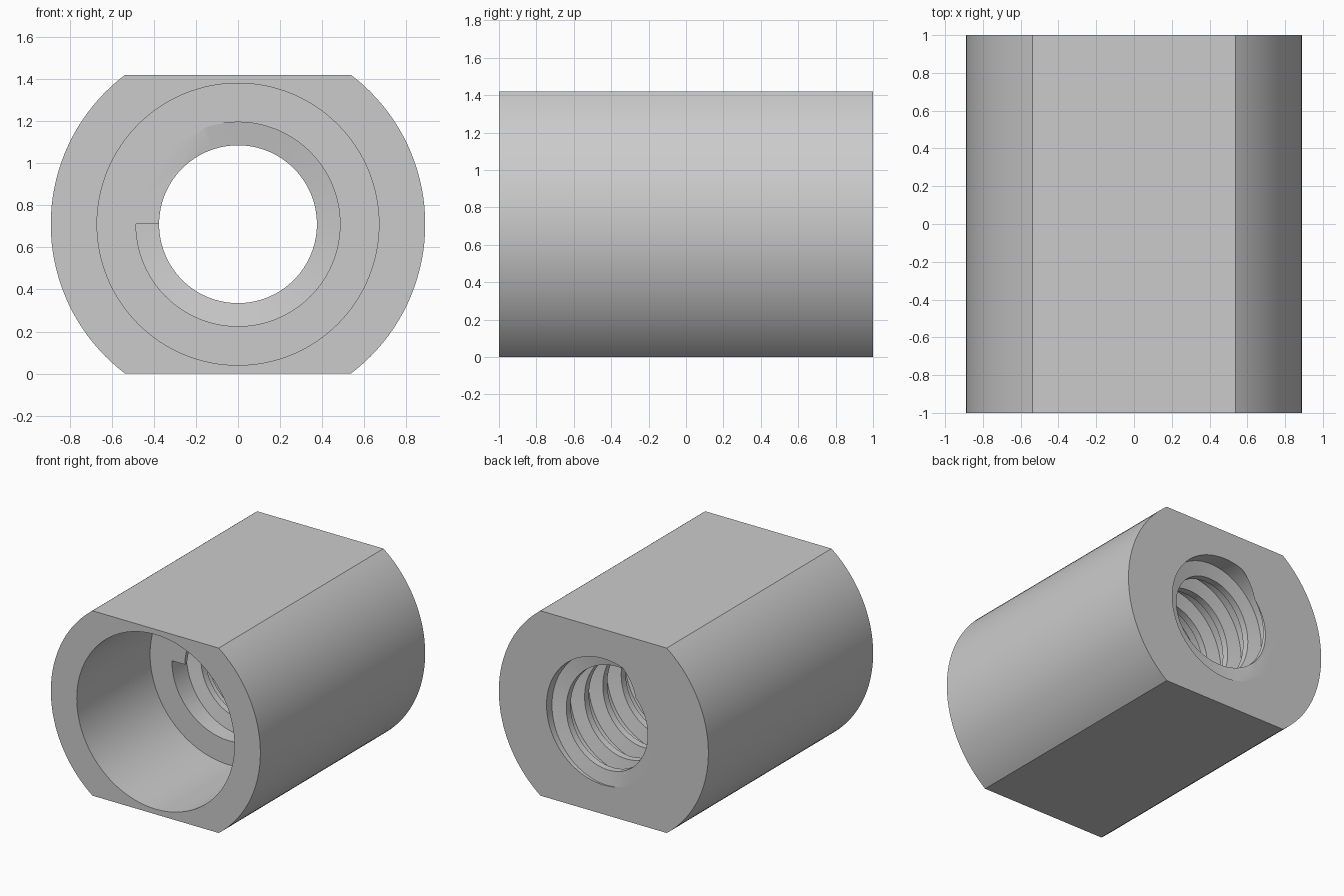
import bpy, bmesh, math
from mathutils import Vector

if "Cube" in bpy.data.objects:
    bpy.data.objects.remove(bpy.data.objects["Cube"])

SEGMENTS = 128
HALF_HEIGHT = 0.71        # half the distance across the flats
SHOULDER = -0.11          # y where the wide bore meets the threaded hole
MAJOR, MINOR = 0.485, 0.375
TURNS = 5
PITCH = (1 - SHOULDER) / TURNS

grey = bpy.data.materials.new("light_grey")
grey.use_nodes = True
grey.diffuse_color = (0.6, 0.6, 0.6, 1)
grey.node_tree.nodes["Principled BSDF"].inputs["Base Color"].default_value = (0.6, 0.6, 0.6, 1)


def polar(r, y, angle):
    return Vector((r * math.cos(angle), y, HALF_HEIGHT + r * math.sin(angle)))


def bridge(bm, a, b):
    """Join two closed sections with quads."""
    n = len(a)
    for i in range(n):
        j = (i + 1) % n
        bm.faces.new((a[i], a[j], b[j], b[i]))


def clip(bm, point, normal):
    """Cut away everything on the normal side and cap the opening."""
    geom = bm.verts[:] + bm.edges[:] + bm.faces[:]
    bmesh.ops.bisect_plane(bm, geom=geom, dist=1e-5, plane_co=point,
                           plane_no=normal, clear_outer=True)
    rim = [e for e in bm.edges if e.is_boundary]
    bmesh.ops.triangle_fill(bm, edges=rim, use_beauty=True, use_dissolve=True)


def finish(bm, name):
    bmesh.ops.recalc_face_normals(bm, faces=bm.faces[:])
    mesh = bpy.data.meshes.new(name)
    bm.to_mesh(mesh)
    bm.free()
    mesh.materials.append(grey)
    obj = bpy.data.objects.new(name, mesh)
    bpy.context.collection.objects.link(obj)
    bpy.ops.object.select_all(action='DESELECT')
    obj.select_set(True)
    bpy.context.view_layer.objects.active = obj
    bpy.ops.object.shade_smooth_by_angle(angle=math.radians(25))
    return obj


# Nut body: a turned sleeve with a wide front bore, milled flat above and below
profile = [(0.89, -1), (0.89, 1), (MAJOR, 1), (MAJOR, SHOULDER),
           (0.67, SHOULDER), (0.67, -1)]
bm = bmesh.new()
rings = [[bm.verts.new(polar(r, y, math.tau * i / SEGMENTS)) for r, y in profile]
         for i in range(SEGMENTS)]
for i in range(SEGMENTS):
    bridge(bm, rings[i], rings[(i + 1) % SEGMENTS])
for side in (-1, 1):
    clip(bm, (0, 0, HALF_HEIGHT + side * HALF_HEIGHT), (0, 0, side))
finish(bm, "nut_body")

# Thread: a trapezoid ridge wound along the hole, trimmed flush at both ends
crest, root = 0.12 * PITCH, 0.197 * PITCH
section = [(MAJOR + 0.002, -root), (MINOR, -crest), (MINOR, crest), (MAJOR + 0.002, root)]
bm = bmesh.new()
steps = int((TURNS + 0.35) * SEGMENTS)
coils = []
for i in range(steps + 1):
    turn = i / SEGMENTS
    angle = math.pi - math.tau * turn
    centre = SHOULDER + PITCH * turn
    coils.append([bm.verts.new(polar(r, centre + dy, angle)) for r, dy in section])
for a, b in zip(coils, coils[1:]):
    bridge(bm, a, b)
bm.faces.new(coils[0])
bm.faces.new(coils[-1])
clip(bm, (0, SHOULDER, 0), (0, -1, 0))
clip(bm, (0, 1, 0), (0, 1, 0))
finish(bm, "thread_ridge")
